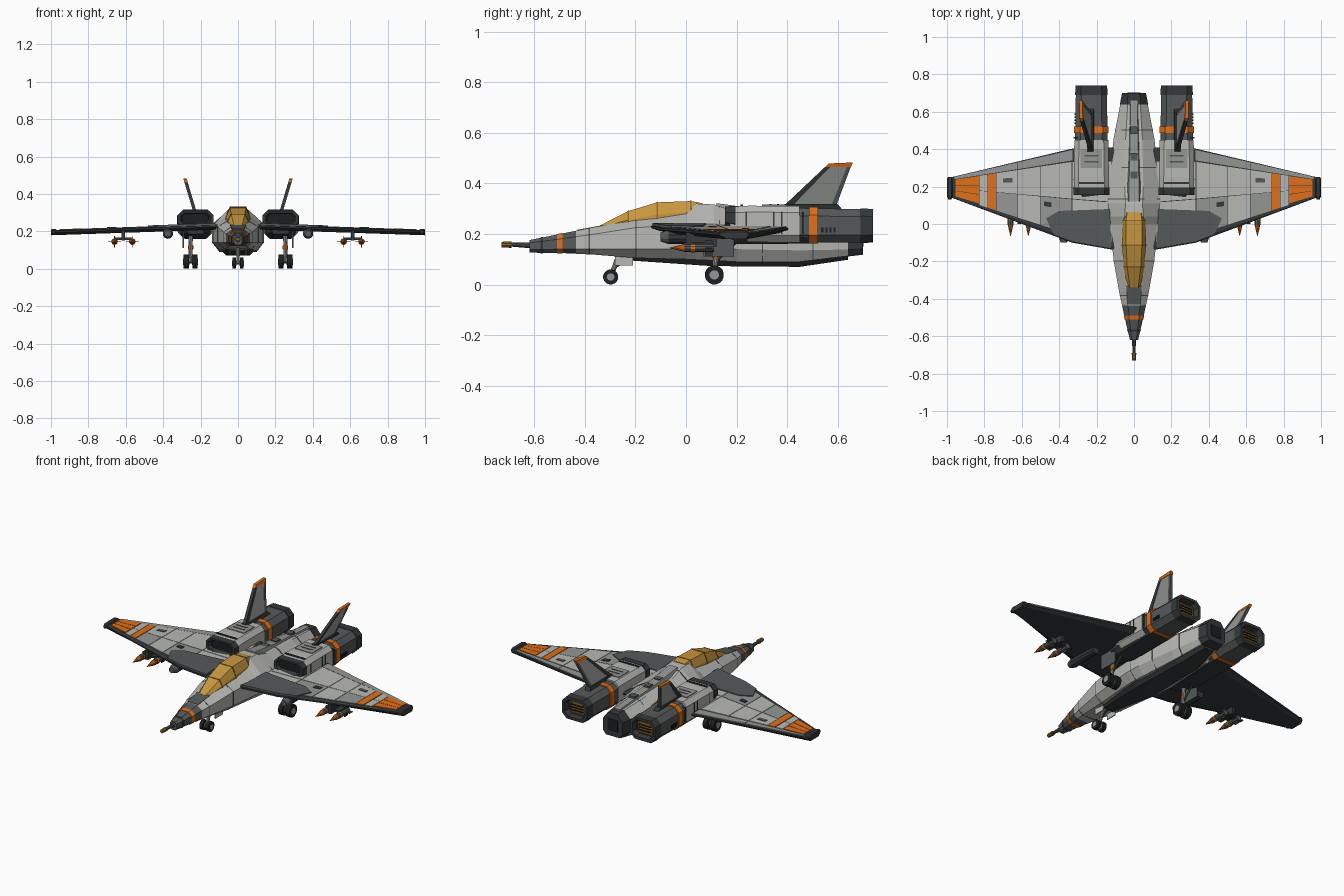
import bpy, bmesh, math
from mathutils import Vector

if "Cube" in bpy.data.objects:
    bpy.data.objects.remove(bpy.data.objects["Cube"])


def material(name, r, g, b):
    m = bpy.data.materials.new(name)
    m.diffuse_color = (r, g, b, 1)
    m.use_nodes = True
    m.node_tree.nodes["Principled BSDF"].inputs["Base Color"].default_value = m.diffuse_color
    return m


LIGHT = material("light_grey", .48, .48, .46)
PALE = material("mid_grey", .30, .31, .30)
MID = material("slate", .09, .10, .10)
DARK = material("dark", .035, .04, .042)
BLACK = material("black", .012, .013, .014)
ORANGE = material("orange", .75, .16, .01)
AMBER = material("amber", .58, .31, .05)
BRONZE = material("bronze", .27, .14, .025)


def finish(name, bm, mat, mirror):
    bmesh.ops.recalc_face_normals(bm, faces=bm.faces)
    me = bpy.data.meshes.new(name)
    bm.to_mesh(me)
    bm.free()
    me.materials.append(mat)
    ob = bpy.data.objects.new(name, me)
    bpy.context.collection.objects.link(ob)
    if mirror:
        ob.modifiers.new("Mirror", 'MIRROR').use_mirror_merge = False
    return ob


def loft(name, rings, mat, mirror=False):
    """Skin a list of equal-length rings and cap both ends."""
    bm = bmesh.new()
    vs = [[bm.verts.new(p) for p in r] for r in rings]
    n = len(vs[0])
    for a, b in zip(vs, vs[1:]):
        for i in range(n):
            bm.faces.new((a[i], a[(i + 1) % n], b[(i + 1) % n], b[i]))
    bm.faces.new(vs[0])
    bm.faces.new(vs[-1])
    return finish(name, bm, mat, mirror)


def octring(y, cx, hw, z0, z1, c):
    return [(cx + x, y, z) for x, z in ((hw - c, z1), (hw, z1 - c), (hw, z0 + c), (hw - c, z0),
                                        (c - hw, z0), (-hw, z0 + c), (-hw, z1 - c), (c - hw, z1))]


def box(name, x0, x1, y0, y1, z0, z1, mat, mirror=True):
    return loft(name, [[(x0, y, z0), (x1, y, z0), (x1, y, z1), (x0, y, z1)] for y in (y0, y1)], mat, mirror)


def rod(name, a, b, r0, r1, mat, mirror=True, n=10):
    a, b = Vector(a), Vector(b)
    q = (b - a).to_track_quat('Z', 'Y')
    ring = lambda p, r: [p + q @ Vector((r * math.cos(t), r * math.sin(t), 0))
                         for t in (2 * math.pi * (i + .5) / n for i in range(n))]
    return loft(name, [ring(a, r0), ring(b, r1)], mat, mirror)


def table(rows, y):
    """Linear interpolation of a station table."""
    for a, b in zip(rows, rows[1:]):
        if a[0] <= y <= b[0]:
            t = (y - a[0]) / (b[0] - a[0])
            return [p + (q - p) * t for p, q in zip(a, b)]


def stations(rows, y0, y1):
    return [table(rows, y) for y in [y0] + [r[0] for r in rows if y0 < r[0] < y1] + [y1]]


# Fuselage stations: y, top half-width, top z, side half-width, upper z, lower z, bottom half-width, bottom z
BODY = [(-.62, .012, .176, .022, .165, .138, .012, .126), (-.50, .025, .20, .05, .18, .14, .03, .125),
        (-.36, .04, .228, .08, .20, .14, .05, .118), (-.20, .055, .255, .108, .225, .14, .07, .105),
        (.0, .062, .28, .13, .235, .14, .09, .10), (.04, .05, .32, .133, .237, .14, .095, .098),
        (.11, .045, .317, .138, .24, .14, .10, .095), (.20, .05, .288, .135, .24, .14, .10, .09),
        (.45, .045, .275, .11, .225, .135, .085, .09), (.70, .03, .255, .062, .215, .14, .045, .12)]


def body(name, y0, y1, mat, g=0):
    rings = []
    for y, wt, zt, w, zu, zl, wb, zb in stations(BODY, y0, y1):
        half = [(wt + g, zt + g), (w + g, zu), (w + g, zl), (wb + g, zb - g)]
        rings.append([(x, y, z) for x, z in half] + [(-x, y, z) for x, z in reversed(half)])
    return loft(name, rings, mat)


body("nose_cone", -.62, -.435, MID)
body("nose_band", -.51, -.488, ORANGE, .002)
body("nose_ring", -.575, -.565, DARK, .002)
body("fuselage", -.435, .64, LIGHT)
body("tail_block", .64, .70, DARK, .002)
for y in (-.385, -.2, .13, .3, .5):
    body("fuselage_seam", y, y + .005, MID, .001)
rod("probe_boom", (0, -.69, .158), (0, -.61, .155), .008, .012, MID, False)
rod("probe_tip", (0, -.73, .158), (0, -.69, .158), .011, .013, BRONZE, False)
box("tail_outlet", -.035, .035, .698, .703, .15, .22, BLACK, False)

# Spine ridge, nose panel and belly keel
loft("spine_ridge", [[(-w, y, z - .03), (w, y, z - .03), (w * .7, y, z), (-w * .7, y, z)]
                     for y, w, z in ((.12, .04, .322), (.3, .035, .297), (.66, .025, .268))], PALE)
for y in (.24, .34, .48):
    z = table(BODY, y)[2]
    box("spine_vent", -.018, .018, y, y + .04, z, z + .019, MID, False)
loft("anti_glare_panel", [[(-w, y, z - .02), (w, y, z - .02), (w, y, z), (-w, y, z)]
                          for y, w, z in ((-.43, .034, .2165), (-.33, .042, .235))], MID)
loft("belly_keel", [octring(y, 0, w, z, .15, .022) for y, w, z in
                    ((-.22, .055, .095), (.1, .088, .073), (.45, .08, .07), (.64, .05, .098))], DARK)

# Canopy: y, base half-width, base z, top half-width, top z
CANOPY = [(-.34, .036, .222, .022, .234), (-.23, .055, .232, .036, .29), (-.115, .064, .245, .042, .325),
          (.02, .062, .26, .042, .33), (.065, .052, .28, .036, .322)]


def canopy(name, y0, y1, mat, g=0):
    loft(name, [[(-wb - g, y, zb - .02), (wb + g, y, zb - .02), (wb + g, y, zb + .4 * (zt - zb)), (wt + g, y, zt + g),
                 (-wt - g, y, zt + g), (-wb - g, y, zb + .4 * (zt - zb))]
                for y, wb, zb, wt, zt in stations(CANOPY, y0, y1)], mat)


canopy("canopy_glass", -.34, .065, AMBER)
for y in (-.232, -.117, .015):
    canopy("canopy_frame", y, y + .007, BRONZE, .002)
loft("canopy_sill", [[(s * (wb + .006), y, zb - .02), (s * (wb + .006), y, zb + .008),
                      (s * (wb - .01), y, zb + .008), (s * (wb - .01), y, zb - .02)]
                     for s in (1,) for y, wb, zb, wt, zt in CANOPY], MID, True)


# Wings: panels are placed by span x and chord fraction f
def chord(x, f):
    le = -.14 + (x - .1) * .17 if x < .33 else -.10 + (x - .33) * .373
    te = .41 - max(0, x - .3) * .236
    return le + (te - le) * f


def plate(pts, off):
    return [(x, y, .22 - .034 * (x - .33) + off) for x, y in pts]


def plan(xs, f0, f1):
    return [(x, chord(x, f0)) for x in xs] + [(x, chord(x, f1)) for x in reversed(xs)]


def panel(name, x0, x1, f0, f1, mat, h=.012):
    p = plan([x0, x1], f0, f1)
    loft(name, [plate(p, 0), plate(p, h)], mat, True)


SPAN = [.1, .33, 1.0]
loft("wing_core", [plate(plan(SPAN, .08, .92), -.018), plate(plan(SPAN, 0, 1), -.004),
                   plate(plan(SPAN, 0, 1), .004), plate(plan(SPAN, .03, .97), .009)], DARK, True)
for i, (a, b) in enumerate(((.12, .33), (.333, .5), (.503, .62), (.623, .735), (.784, .826))):
    panel("wing_panel_front", a, b, .08, .46, PALE if i % 2 else LIGHT)
    panel("wing_panel_rear", a, b, .468, .86, LIGHT)
for a, b in ((.33, .62), (.624, .96)):
    panel("wing_flap", a, b, .875, .985, PALE, .010)
panel("wing_stripe", .738, .78, .08, .86, ORANGE, .013)
for f in (.12, .37, .62):
    panel("wing_tip_marking", .83, .955, f, f + .235, ORANGE, .013)
lerx = [(.12, -.132), (.33, -.095), (.43, -.058), (.47, .03), (.40, .07), (.13, .08)]
loft("wing_root_plate", [plate(lerx, 0), plate(lerx, .017)], MID, True)
panel("wing_vent", .65, .70, .66, .74, MID, .015)
panel("wing_hatch", .44, .48, .34, .40, DARK, .016)
loft("wing_tip_rail", [octring(y, .985, w, .198 - w, .198 + w, .005) for y, w in
                       ((.13, .008), (.15, .015), (.235, .015), (.25, .01))], DARK, True)

# Engine nacelles: intake, rear barrel, band and nozzle
NX = .228
loft("intake_box", [octring(.175, NX, .094, .205, .308, .025), octring(.25, NX, .094, .17, .312, .025),
                    octring(.45, NX, .091, .168, .31, .025)], LIGHT, True)
loft("intake_lip", [octring(.174, NX, .070, .243, .292, .016), octring(.155, NX, .080, .236, .299, .018),
                    octring(.155, NX, .096, .222, .309, .025), octring(.195, NX, .097, .215, .311, .025)], DARK, True)
box("intake_mouth", NX - .07, NX + .07, .17, .173, .245, .29, BLACK)
loft("nacelle_keel", [octring(.06, NX, .045, .185, .21, .01), octring(.2, NX, .08, .16, .25, .025),
                      octring(.5, NX, .085, .162, .25, .025)], DARK, True)
loft("nacelle_barrel", [octring(.40, NX, .088, .165, .303, .03), octring(.70, NX, .083, .167, .298, .03)], MID, True)
loft("nacelle_band", [octring(y, NX, .092, .163, .307, .031) for y in (.487, .522)], ORANGE, True)
loft("nozzle", [octring(.69, NX, .087, .164, .301, .03), octring(.74, NX, .084, .166, .299, .03),
                octring(.74, NX, .068, .182, .283, .024), octring(.71, NX, .06, .19, .275, .02)], DARK, True)
loft("nozzle_glow_ring", [octring(y, NX, w, .233 - h, .233 + h, .012) for y, w, h in
                          ((.709, .05, .034), (.718, .05, .034), (.718, .045, .029), (.712, .044, .028))], BRONZE, True)
for i in range(3):
    box("nozzle_slat", NX - .044, NX + .044, .71, .72, .214 + i * .016, .218 + i * .016, BLACK)
for i in range(4):
    box("barrel_vent", .305, .3175, .535 + i * .016, .544 + i * .016, .205, .225, BLACK)
for y in (.235, .345, .375, .458):
    box("intake_side_seam", .30, .323, y, y + .006, .2, .286, DARK)
box("intake_top_hatch", .17, .285, .30, .40, .30, .316, PALE)
box("intake_top_slot", .16, .295, .215, .225, .30, .316, DARK)
for y in (.33, .36):
    box("hatch_slot", .19, .265, y, y + .008, .31, .318, MID)


# Tail fins, leaning outward
def fin(name, pts, t, mat):
    loft(name, [[(.232 + (z - .31) * .3 + s, y, z) for y, z in pts] for s in (-t, t)], mat, True)


fin("tail_fin", [(.39, .30), (.555, .465), (.65, .468), (.585, .30)], .007, PALE)
fin("fin_leading_edge", [(.375, .30), (.55, .465), (.57, .465), (.41, .30)], .009, DARK)
fin("fin_trailing_edge", [(.57, .30), (.638, .468), (.653, .468), (.59, .30)], .008, MID)
fin("fin_tip", [(.55, .465), (.565, .479), (.66, .483), (.653, .466)], .009, ORANGE)
fin("fin_root", [(.37, .295), (.39, .318), (.60, .318), (.62, .295)], .016, DARK)

# Underwing stores: twin missiles on a shared pylon, and an inboard pod
box("pylon", .603, .623, .0, .12, .15, .205, DARK)
box("pylon_crossbar", .565, .66, .03, .09, .155, .168, DARK)
for x in (.565, .66):
    rod("missile_nose", (x, -.065, .145), (x, -.005, .145), .001, .016, ORANGE)
    rod("missile_body", (x, -.005, .145), (x, .11, .145), .016, .016, MID)
    rod("missile_band", (x, .02, .145), (x, .035, .145), .0175, .0175, ORANGE)
    box("missile_fin_flat", x - .035, x + .035, .075, .105, .143, .147, DARK)
    box("missile_fin_upright", x - .002, x + .002, .075, .105, .115, .175, DARK)
rod("pod_nose", (.375, -.10, .188), (.375, -.07, .188), .018, .028, MID)
rod("pod_body", (.375, -.07, .188), (.375, .12, .188), .028, .024, DARK)


# Landing gear
def wheel(name, x, y, r, w, mirror=True):
    rod(name + "_tyre", (x - w, y, r), (x + w, y, r), r, r, BLACK, mirror, 16)
    rod(name + "_hub", (x - w - .003, y, r), (x + w + .003, y, r), r * .5, r * .5, PALE, mirror, 12)


wheel("nose_wheel", .02, -.298, .03, .010)
rod("nose_axle", (-.02, -.298, .03), (.02, -.298, .03), .007, .007, MID, False)
rod("nose_strut", (0, -.298, .03), (0, -.262, .125), .009, .011, PALE, False)
rod("nose_brace", (0, -.28, .07), (0, -.21, .11), .005, .005, MID, False)
box("nose_gear_door", .04, .045, -.28, -.21, .075, .12, LIGHT)
for x in (.230, .277):
    wheel("main_wheel", x, .112, .038, .014)
rod("main_axle", (.23, .112, .038), (.277, .112, .038), .009, .009, MID)
rod("main_strut", (.2535, .112, .038), (.2535, .125, .19), .010, .013, PALE)
rod("main_brace", (.2535, .115, .09), (.2535, .2, .17), .006, .006, MID)
rod("main_strut_collar", (.2535, .118, .105), (.2535, .12, .125), .015, .015, ORANGE)
box("main_gear_door", .29, .296, .07, .19, .11, .20, MID)
